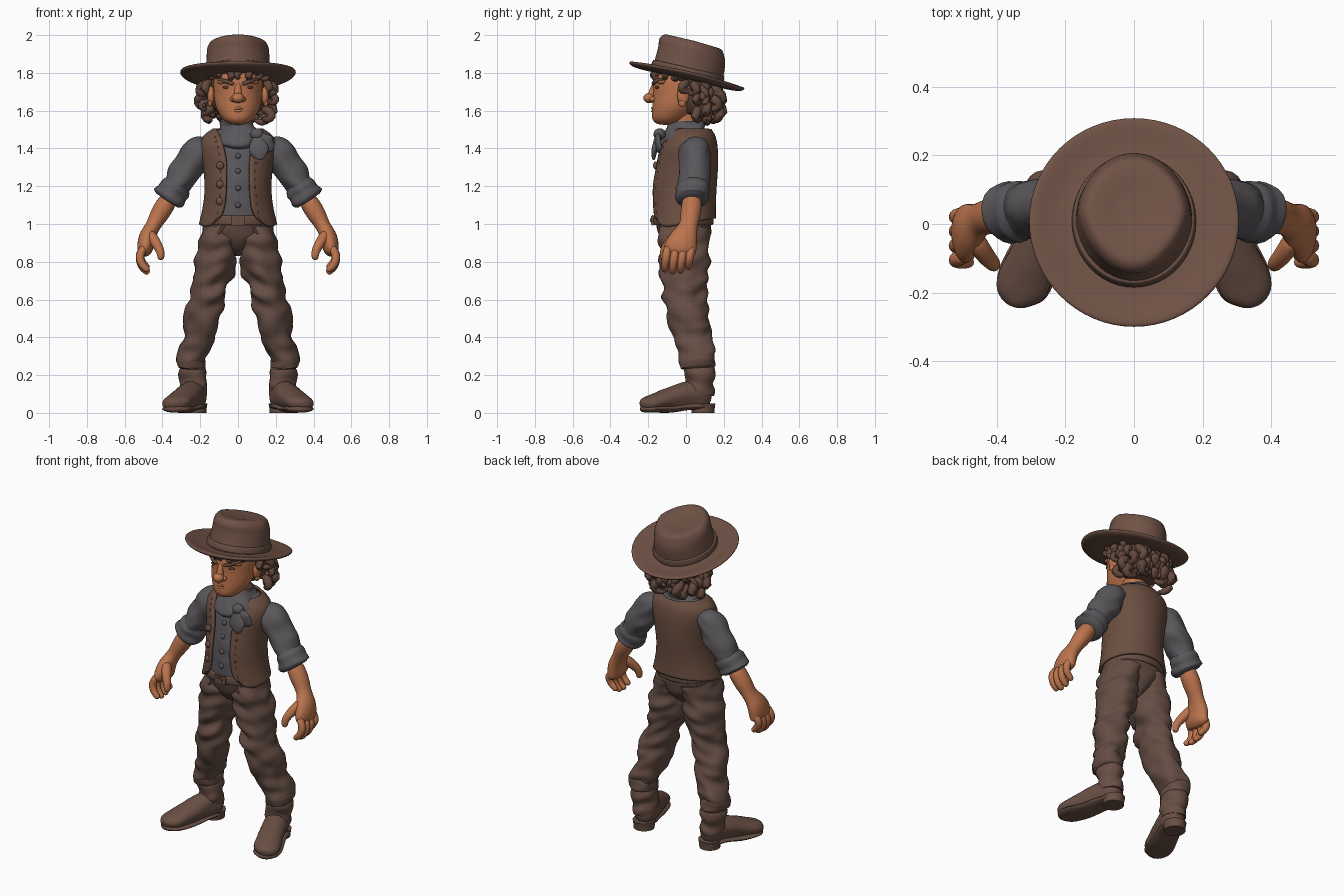
import bpy, bmesh, math, random
from mathutils import Vector, Matrix, noise

random.seed(4)
if "Cube" in bpy.data.objects:
    bpy.data.objects.remove(bpy.data.objects["Cube"], do_unlink=True)


def material(name, red, green, blue):
    mat = bpy.data.materials.new(name)
    mat.use_nodes = True
    color = (red, green, blue, 1)
    mat.diffuse_color = color
    shader = next(n for n in mat.node_tree.nodes if n.type == 'BSDF_PRINCIPLED')
    shader.inputs["Base Color"].default_value = color
    shader.inputs["Roughness"].default_value = .8
    return mat


felt = material("hat_brown", .16, .084, .06)
leather = material("boot_brown", .14, .078, .057)
denim = material("trouser_brown", .13, .075, .057)
suede = material("vest_brown", .147, .077, .052)
cloth = material("shirt_grey", .103, .096, .106)
skin = material("tan_skin", .5, .175, .075)
brown_hair = material("hair_brown", .125, .066, .046)
dark = material("eye_brown", .09, .045, .032)


def smooth_rows(rows, count, ease=False):
    """Spline through rows of x, y, z, radius, radius."""
    result, last = [], len(rows) - 1
    for i in range(count + 1):
        u = i / count
        if ease:
            u = (1 - math.cos(math.pi * u)) / 2
        k = min(int(u * last), last - 1)
        t = u * last - k
        near = [rows[max(0, min(last, k + d))] for d in (-1, 0, 1, 2)]
        result.append([.5 * (2*b + (c-a)*t + (2*a - 5*b + 4*c - d)*t*t + (3*b - a - 3*c + d)*t**3)
                       for a, b, c, d in zip(*near)])
    return result


def loft(bm, rows, level=False, seg=24, count=24, rounded=False, fold=0, warp=None, ref=(0, 1, 0)):
    """Skin elliptical rings along a path; level rings stay horizontal."""
    rows = smooth_rows(rows, count, rounded)
    rings = []
    for i, (x, y, z, ru, rv) in enumerate(rows):
        center = Vector((x, y, z))
        u, v = Vector((1, 0, 0)), Vector((0, 1, 0))
        if not level:
            along = Vector(rows[min(i + 1, count)][:3]) - Vector(rows[max(i - 1, 0)][:3])
            along.normalize()
            v = Vector(ref)
            v = (v - along * v.dot(along)).normalized()
            u = v.cross(along)
        if rounded:
            end = abs(math.cos(math.pi * i / count))
            size = max(.08, math.sqrt(max(0, 1 - end ** 8)))
            ru, rv = ru * size, rv * size
        ring = []
        for j in range(seg):
            a = math.tau * j / seg
            out = u * math.cos(a) * ru + v * math.sin(a) * rv
            p = center + out
            if fold:
                p += out.normalized() * fold * noise.noise(Vector((p.x * 9, p.y * 9, p.z * 17 + p.x * 8)))
            ring.append(bm.verts.new(warp(p) if warp else p))
        rings.append(ring)
    for low, high in zip(rings, rings[1:]):
        for j in range(seg):
            k = (j + 1) % seg
            bm.faces.new((low[j], low[k], high[k], high[j]))
    bm.faces.new(rings[0])
    bm.faces.new(rings[-1])


def ball(bm, place, size):
    bmesh.ops.create_uvsphere(bm, u_segments=16, v_segments=10, radius=1,
                              matrix=Matrix.LocRotScale(Vector(place), None, Vector(size)))


def finish(name, bm, mat, mirror=False):
    bmesh.ops.recalc_face_normals(bm, faces=bm.faces)
    mesh = bpy.data.meshes.new(name)
    bm.to_mesh(mesh)
    bm.free()
    mesh.materials.append(mat)
    mesh.shade_smooth()
    mesh.set_sharp_from_angle(angle=math.radians(50))
    obj = bpy.data.objects.new(name, mesh)
    bpy.context.collection.objects.link(obj)
    if mirror:
        obj.modifiers.new("other_side", 'MIRROR')
    return obj


def part(name, mat, rows, mirror=False, **options):
    bm = bmesh.new()
    loft(bm, rows, **options)
    return finish(name, bm, mat, mirror)


def balls(name, mat, items, mirror=False):
    bm = bmesh.new()
    for place, size in items:
        ball(bm, place, size)
    return finish(name, bm, mat, mirror)


# Hat, tilted back
def curl_brim(p):
    return Vector((p.x, p.y, p.z + .2 * p.x * p.x))


def pinch(p):
    high = max(0, p.z / .2)
    front, back = max(0, -p.y / .17) * high, max(0, p.y / .19) * high
    return Vector((p.x * (1 - .2 * front - .12 * back), p.y, p.z - .012 * back))


hat = [part("hat_brim", felt, [(0, .003, z, r, r * 1.02) for z, r in
            ((-.016, .12), (-.016, .24), (-.008, .29), (.006, .306), (.014, .29), (.006, .22), (.012, .15))],
            level=True, seg=64, warp=curl_brim),
       part("hat_crown", felt, [(0, y, z, r, r * 1.1) for y, z, r in
            ((.004, 0, .176), (.006, .05, .17), (.004, .12, .166), (-.006, .165, .16),
             (-.006, .192, .14), (-.005, .193, .1), (0, .185, .05), (0, .183, .005))],
            level=True, seg=48, count=42, warp=pinch),
       part("hat_band", leather, [(0, .004, z, r, r * 1.09) for z, r in
            ((.012, .17), (.016, .181), (.045, .177), (.05, .168))], level=True, seg=48)]
for piece in hat:
    piece.location.z = 1.78
    piece.rotation_euler.x = math.radians(-13)

# Head and face
part("head", skin, [(0, -.105, 1.525, .05, .06), (0, -.085, 1.56, .085, .095), (0, -.052, 1.62, .117, .126),
                    (0, -.024, 1.69, .128, .15), (0, -.015, 1.78, .128, .158), (0, 0, 1.85, .11, .13)],
     level=True, seg=40, rounded=True)
part("neck", skin, [(0, .01, 1.45, .08, .08), (0, 0, 1.53, .07, .075), (0, 0, 1.62, .07, .075)], level=True)
part("nose_bridge", skin, [(0, -.16, 1.75, .014, .012), (0, -.174, 1.71, .018, .018), (0, -.186, 1.67, .024, .02)],
     rounded=True)
balls("nose_tip", skin, [((0, -.194, 1.667), (.033, .032, .027))])
balls("nostrils", skin, [((.025, -.176, 1.661), (.017, .018, .015))], True)
balls("chin", skin, [((0, -.14, 1.562), (.045, .035, .028))])
balls("brows_ridges", skin, [((.06, -.125, 1.752), (.05, .028, .016))], True)
balls("ears", skin, [((.143, -.015, 1.68), (.02, .032, .05)), ((.148, -.02, 1.64), (.012, .02, .02))], True)
balls("eyes", dark, [((.057, -.15, 1.724), (.024, .014, .009))], True)
part("eyebrows", brown_hair, [(.022, -.176, 1.74, .008, .01), (.065, -.162, 1.755, .009, .011),
                              (.108, -.12, 1.768, .005, .007)], True, seg=10, rounded=True, ref=(0, 0, 1))
for name, z in (("upper_lip", 1.613), ("lower_lip", 1.599)):
    part(name, skin, [(-.042, -.158, z, .007, .005), (0, -.176, z, .009, .007), (.042, -.158, z + .006, .007, .005)],
         seg=10, rounded=True, ref=(0, 0, 1))

# Curly hair, following the tilt of the brim
bm = bmesh.new()
loft(bm, [(0, .06, 1.57, .1, .08), (0, .06, 1.65, .148, .105), (0, .055, 1.73, .16, .115),
          (0, .03, 1.81, .14, .11)], level=True, rounded=True)


def add_curl(place, out, size):
    down, side = Vector((0, 0, -1)), Vector((-out.y, out.x, 0)) * random.choice((-1, 1))
    steps = ((0, 0, 0), (.035, .015, .015), (.045, .04, .03), (.025, .06, .01), (.01, .05, -.025))
    path = [place + (out * a + down * b + side * c) * size for a, b, c in steps]
    loft(bm, [(*p, r * size, r * size) for p, r in zip(path, (.02, .025, .023, .018, .01))],
         seg=10, count=12, rounded=True, ref=side)


for level, wide in ((1.765, .15), (1.73, .162), (1.695, .165), (1.66, .158), (1.635, .13)):
    for i in range(14):
        a = math.radians(-20 + 17 * i + random.uniform(-7, 7))
        out = Vector((math.cos(a), math.sin(a), 0))
        if level < 1.75 and out.y < .05:
            continue
        y = .05 + out.y * wide * .6
        add_curl(Vector((out.x * wide, y, level - .2 * y + random.uniform(-.012, .012))),
                 out, random.uniform(.7, 1.15))
for i in range(9):
    a = math.radians(188 + 20.5 * i + random.uniform(-8, 8))
    out = Vector((math.cos(a), math.sin(a), 0))
    add_curl(Vector((out.x * .125, out.y * .14, 1.815)), out, random.uniform(.6, .95))
finish("curly_hair", bm, brown_hair)

# Shirt and vest share one torso profile
torso = [(0, -.015, 1, .192, .158), (0, -.015, 1.1, .17, .158), (0, -.012, 1.2, .162, .16),
         (0, 0, 1.3, .17, .154), (0, .01, 1.4, .184, .143), (0, .02, 1.46, .172, .122), (0, .02, 1.5, .12, .1)]
part("shirt_body", cloth, [(x, y, z, u - .01, v - .01) for x, y, z, u, v in torso],
     level=True, seg=48, fold=.008)

bm = bmesh.new()
columns, edge_points = 56, []
grid = []
for i, (x, y, z, ru, rv) in enumerate(smooth_rows(torso, 28)):
    t = i / 28
    gap = .058 + .045 * (1 - t) ** 10 + .11 * max(0, t - .55)
    start = math.asin(min(.85, gap / ru))
    line = []
    for j in range(columns + 1):
        a = start + (math.tau - 2 * start) * j / columns
        corner = max(0, 1 - min(j, columns - j) / 6) ** 2
        hem = (1 - t) ** 5 * (.055 * corner - .03 * max(0, math.cos(a)) + .03 * max(0, -math.cos(a)))
        line.append(bm.verts.new(((ru + .008) * math.sin(a), y - (rv + .008) * math.cos(a), z + hem)))
    grid.append(line)
    if i % 2 and i < 25:
        edge_points += [line[2].co.copy(), line[-3].co.copy()]
for low, high in zip(grid, grid[1:]):
    for j in range(columns):
        bm.faces.new((low[j], low[j + 1], high[j + 1], high[j]))
vest = finish("vest", bm, suede)
shell = vest.modifiers.new("thickness", 'SOLIDIFY')
shell.thickness, shell.offset = .014, 0
balls("vest_stitches", leather, [(p + Vector((0, -.006, 0)), (.004, .004, .009)) for p in edge_points])
balls("vest_buttons", leather, [((-.095, -.16, z), (.021, .014, .021)) for z in (1.12, 1.21, 1.31)])
balls("shirt_buttons", cloth, [((0, y, z), (.015, .012, .015)) for y, z in
                               ((-.164, 1.1), (-.162, 1.19), (-.149, 1.28), (-.136, 1.36))])


# Neckerchief draped to a point in front, with a side knot
def drape(p):
    front = max(0, -p.y / .14) ** 2 * max(0, 1.5 - p.z) / .09
    return Vector((p.x, p.y - .015 * front, p.z - .05 * front + .1 * p.x * front))


part("neckerchief", cloth, [(0, -.01, 1.425, .1, .1), (0, -.012, 1.45, .138, .122), (0, -.005, 1.485, .124, .114),
                            (0, .008, 1.52, .096, .098), (0, .01, 1.545, .083, .083)],
     level=True, seg=48, fold=.03, warp=drape)
balls("neckerchief_knot", cloth, [((.1, -.14, 1.475), (.036, .032, .032))])
for name, tip in (("inner_tail", (.12, -.172, 1.34)), ("outer_tail", (.19, -.135, 1.4))):
    middle = (Vector(tip) + Vector((.1, -.16, 1.45))) / 2
    part("neckerchief_" + name, cloth, [(.1, -.145, 1.475, .02, .016), (*middle, .052, .016), (*tip, .016, .008)],
         rounded=True)

# Sleeves, rolled cuffs and forearms
part("sleeves", cloth, [(.15, .05, 1.42, .045, .065), (.2, .05, 1.39, .07, .084), (.25, .05, 1.32, .077, .087),
                        (.3, .045, 1.245, .075, .082), (.35, .04, 1.16, .07, .078)], True, fold=.018)
part("sleeve_cuffs", cloth, [(.318, .04, 1.215, .07, .075), (.333, .04, 1.19, .086, .088), (.35, .037, 1.163, .083, .087),
                             (.365, .035, 1.137, .088, .09), (.374, .035, 1.123, .066, .07)], True, fold=.012)
part("forearms", skin, [(.355, .035, 1.15, .056, .06), (.41, .025, 1.06, .05, .054), (.45, .012, .99, .04, .05),
                        (.48, -.01, .93, .044, .072), (.492, -.03, .87, .042, .086),
                        (.498, -.036, .83, .028, .08)], True, count=30, rounded=True)

# Fingers and thumbs
bm = bmesh.new()
for k in range(4):
    y, drop = -.096 + .042 * k, (.012, 0, .004, .025)[k]
    loft(bm, [(.495, y, .88, .021, .021), (.518, y - .008, .825 + drop / 2, .022, .022),
              (.508, y - .014, .775 + drop, .02, .02), (.472, y - .016, .738 + drop, .017, .017)],
         seg=12, count=16, rounded=True)
loft(bm, [(.468, -.04, .95, .03, .032), (.435, -.088, .9, .027, .028), (.412, -.115, .855, .022, .022),
          (.408, -.12, .81, .017, .017)], seg=12, count=16, rounded=True)
finish("fingers", bm, skin, True)

# Trousers, pocket seams and belt
part("trouser_hips", denim, [(0, 0, .83, .015, .04), (0, -.002, .87, .06, .095), (0, -.006, .92, .14, .128),
                             (0, -.01, .97, .187, .142), (0, -.012, 1.03, .18, .15)], level=True, seg=40, fold=.006)
part("trouser_legs", denim, [(.095, -.005, .98, .088, .132), (.11, -.008, .87, .108, .136), (.138, -.006, .7, .098, .117),
                             (.17, 0, .57, .092, .11), (.205, .03, .42, .086, .104), (.235, .055, .32, .074, .092),
                             (.245, .063, .24, .074, .088)], True, seg=32, count=64, fold=.03)
part("trouser_cuffs", denim, [(.24, .06, .3, .066, .082), (.243, .063, .285, .079, .095),
                              (.246, .065, .25, .079, .095), (.247, .066, .235, .064, .08)], True, fold=.016)
part("pocket_seams", denim, [(.075, -.144, .99, .006, .006), (.105, -.138, .95, .006, .006),
                             (.165, -.095, .925, .006, .006)], True, seg=8)
part("belt", leather, [(0, -.014, z, .17 + r, .142 + r) for z, r in ((.995, 0), (1, .016), (1.04, .016), (1.045, 0))],
     level=True, seg=48)
for name, mat, y, width, height in (("belt_buckle", suede, -.176, .075, .055), ("buckle_inset", leather, -.182, .045, .027)):
    bm = bmesh.new()
    bmesh.ops.create_cube(bm, matrix=Matrix.LocRotScale(Vector((0, y, 1.02)), None, Vector((width, .016, height))))
    bmesh.ops.bevel(bm, geom=bm.edges[:], offset=.004, segments=2, affect='EDGES')
    finish(name, bm, mat)

# Boots with toes turned out
foot = [(.222, .135, .085, .045, .05), (.23, .085, .09, .064, .07), (.25, .01, .092, .068, .08),
        (.285, -.08, .072, .074, .062), (.315, -.155, .06, .08, .05), (.335, -.205, .05, .068, .04),
        (.345, -.242, .042, .036, .026)]
part("boot_shafts", leather, [(.238, .07, .28, .066, .076), (.234, .072, .19, .068, .08), (.234, .072, .09, .066, .075)],
     True, fold=.02)
part("boot_feet", leather, foot, True, rounded=True, fold=.01, ref=(0, 0, 1),
     warp=lambda p: Vector((p.x, p.y, max(p.z, .018))))
part("boot_soles", leather, [(x, y, .021 + .014 * (y > 0), u + .002, .02) for x, y, z, u, v in foot],
     True, rounded=True, ref=(0, 0, 1))
part("boot_heels", leather, [(.228, .09, z, r, r) for z, r in ((0, .06), (.025, .062), (.05, .066))],
     True, level=True)
